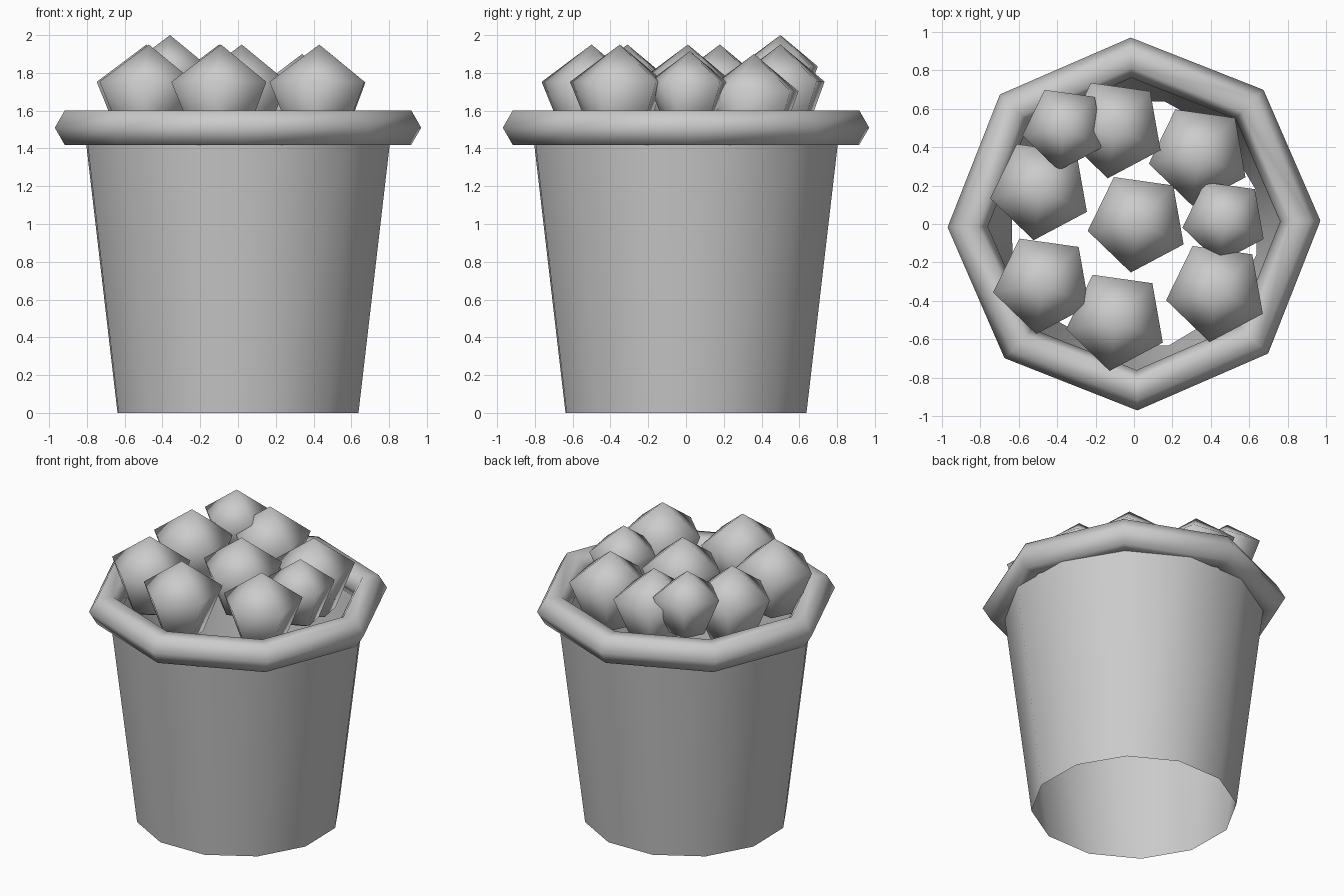
import bpy, bmesh, math

if "Cube" in bpy.data.objects:
    bpy.data.objects.remove(bpy.data.objects["Cube"])

TWIST = math.radians(1)


def add_object(name, bm):
    bmesh.ops.recalc_face_normals(bm, faces=bm.faces)
    for f in bm.faces:
        f.smooth = True
    mesh = bpy.data.meshes.new(name)
    bm.to_mesh(mesh)
    bm.free()
    ob = bpy.data.objects.new(name, mesh)
    bpy.context.collection.objects.link(ob)
    return ob


def lathe(name, profile, sides, phase, location=(0, 0, 0)):
    """Revolve (radius, z) points; zero radius makes a pole."""
    bm = bmesh.new()
    rings = []
    for r, z in profile:
        if r == 0:
            rings.append([bm.verts.new((0, 0, z))] * sides)
        else:
            rings.append([bm.verts.new((r * math.cos(phase + math.tau * i / sides),
                                        r * math.sin(phase + math.tau * i / sides), z))
                          for i in range(sides)])
    for a, b in zip(rings, rings[1:]):
        for i in range(sides):
            j = (i + 1) % sides
            corners = list(dict.fromkeys((a[i], a[j], b[j], b[i])))
            bm.faces.new(corners)
    ob = add_object(name, bm)
    ob.location = location
    return ob


# Open tapered bucket wall, 12 sides
apothem = math.cos(math.pi / 12)
lathe("bucket_wall", [(0.635 / apothem, 0), (0.81 / apothem, 1.51)],
      12, math.pi / 12 + TWIST)

# Chunky octagonal rim with a hexagonal section
bpy.ops.mesh.primitive_torus_add(major_segments=8, minor_segments=6,
                                 major_radius=0.865, minor_radius=0.105,
                                 location=(0, 0, 1.51), rotation=(0, 0, TWIST))
rim = bpy.context.object
rim.name = "rim"
bpy.ops.object.shade_smooth()

# Heap of five-sided balls: x, y, ring radius, apex height
balls = [
    (0.02, 0.01, 0.265, 1.95),
    (-0.09, -0.50, 0.267, 1.95),
    (-0.472, -0.31, 0.265, 1.95),
    (-0.485, 0.18, 0.267, 1.95),
    (-0.36, 0.50, 0.224, 2.00),
    (-0.10, 0.50, 0.265, 1.95),
    (0.34, 0.36, 0.267, 1.90),
    (0.473, 0.02, 0.224, 1.915),
    (0.43, -0.35, 0.267, 1.95),
]
for n, (x, y, r, top) in enumerate(balls, 1):
    lathe(f"ball_{n}", [(0, 0), (r, -0.74 * r), (0.53 * r, -1.88 * r), (0, -2.1 * r)],
          5, math.radians(46), (x, y, top))
